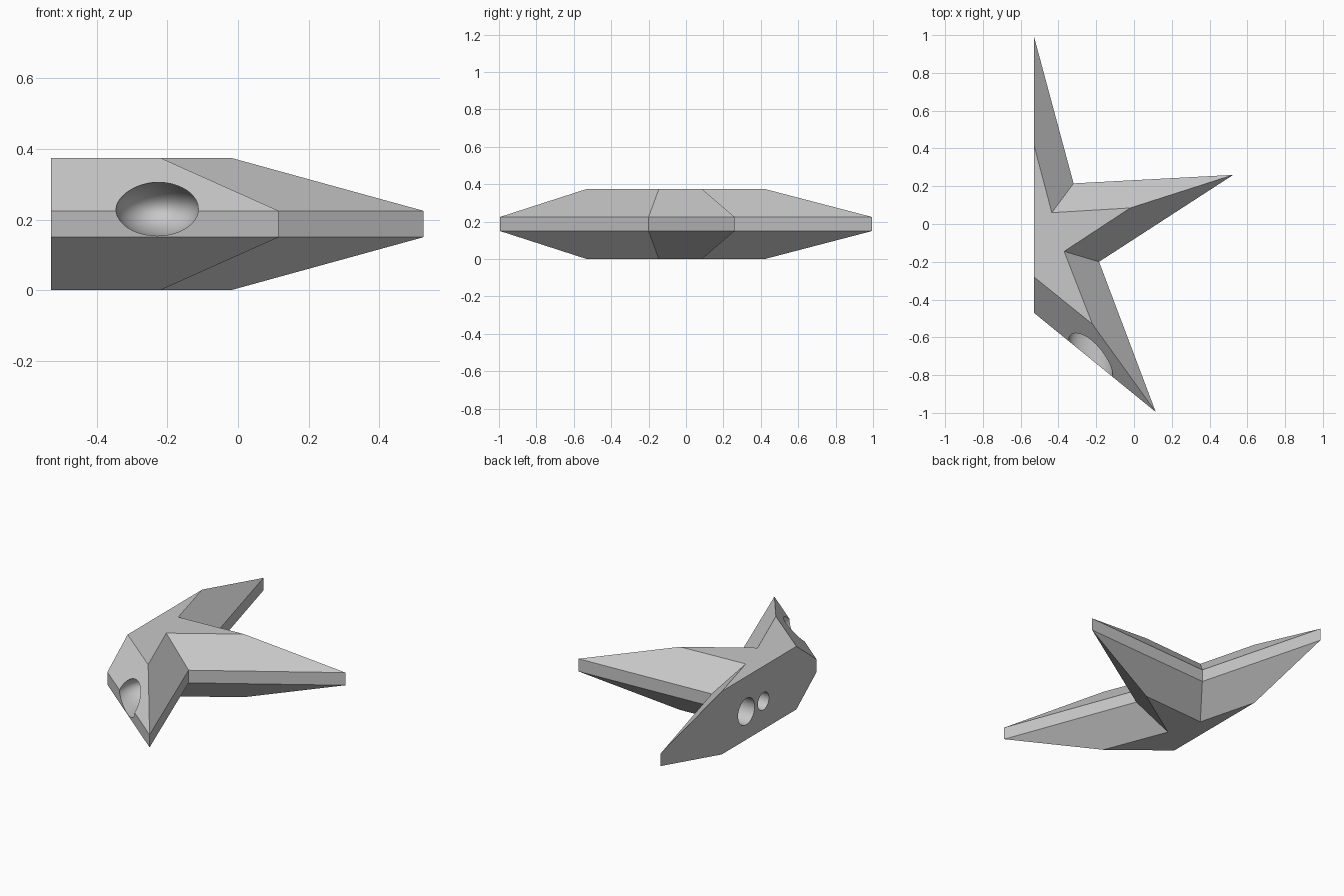
import bpy, bmesh, math
from mathutils import Matrix

cube = bpy.data.objects.get("Cube")
if cube:
    bpy.data.objects.remove(cube)

grey = bpy.data.materials.new("plain_grey")
grey.use_nodes = True
colour = (0.58, 0.58, 0.58, 1)
grey.diffuse_color = colour
grey.node_tree.nodes["Principled BSDF"].inputs["Base Color"].default_value = colour


def finish(name, bm):
    bmesh.ops.recalc_face_normals(bm, faces=bm.faces[:])
    mesh = bpy.data.meshes.new(name)
    bm.to_mesh(mesh)
    bm.free()
    mesh.materials.append(grey)
    obj = bpy.data.objects.new(name, mesh)
    bpy.context.collection.objects.link(obj)
    return obj


# Cropped star: wide waist outline and smaller cap outline
waist = [(-.53, .995), (-.32, .215), (.525, .26), (-.185, -.2), (.115, -.995), (-.53, -.47)]
cap = [(-.53, .42), (-.435, .06), (-.02, .085), (-.37, -.145), (-.22, -.53), (-.53, -.28)]

bm = bmesh.new()
rings = [[bm.verts.new((x, y, z)) for x, y in outline]
         for outline, z in ((cap, 0), (waist, .15), (waist, .225), (cap, .375))]
for low, high in zip(rings, rings[1:]):
    for i in range(len(low)):
        j = (i + 1) % len(low)
        bm.faces.new((low[i], low[j], high[j], high[i]))
bm.faces.new(rings[0])
bm.faces.new(rings[-1])
star = finish("star_body", bm)

cutters = []

# Rounded oval socket opening through the front slanted edge
bm = bmesh.new()
bmesh.ops.create_uvsphere(bm, u_segments=48, v_segments=24, radius=1)
bmesh.ops.rotate(bm, verts=bm.verts[:], matrix=Matrix.Rotation(math.pi / 2, 3, "X"))
for v in bm.verts:
    forward = .5 if v.co.y < -.01 else 0
    v.co = (v.co.x * .117 - .229, v.co.y * .16 - .62 - forward, v.co.z * .076 + .23)
cutters.append(finish("socket_cutter", bm))

# Two round blind holes in the flat side
for name, y, radius in (("large_hole_cutter", .19, .078), ("small_hole_cutter", .03, .052)):
    bm = bmesh.new()
    bmesh.ops.create_cone(bm, cap_ends=True, segments=48, radius1=radius, radius2=radius, depth=.24,
                          matrix=Matrix.Translation((-.53, y, .167)) @ Matrix.Rotation(math.pi / 2, 4, "Y"))
    cutters.append(finish(name, bm))

for cutter in cutters:
    cutter.hide_render = True
    cutter.hide_viewport = True
    cutter.display_type = "WIRE"
    mod = star.modifiers.new(cutter.name, "BOOLEAN")
    mod.operation = "DIFFERENCE"
    mod.solver = "EXACT"
    mod.object = cutter

# Bake the cuts, then smooth the round walls only
depsgraph = bpy.context.evaluated_depsgraph_get()
cut_mesh = bpy.data.meshes.new_from_object(star.evaluated_get(depsgraph))
star.modifiers.clear()
star.data = cut_mesh
for cutter in cutters:
    bpy.data.objects.remove(cutter)
bpy.ops.object.select_all(action="DESELECT")
star.select_set(True)
bpy.context.view_layer.objects.active = star
bpy.ops.object.shade_smooth_by_angle(angle=math.radians(25))
